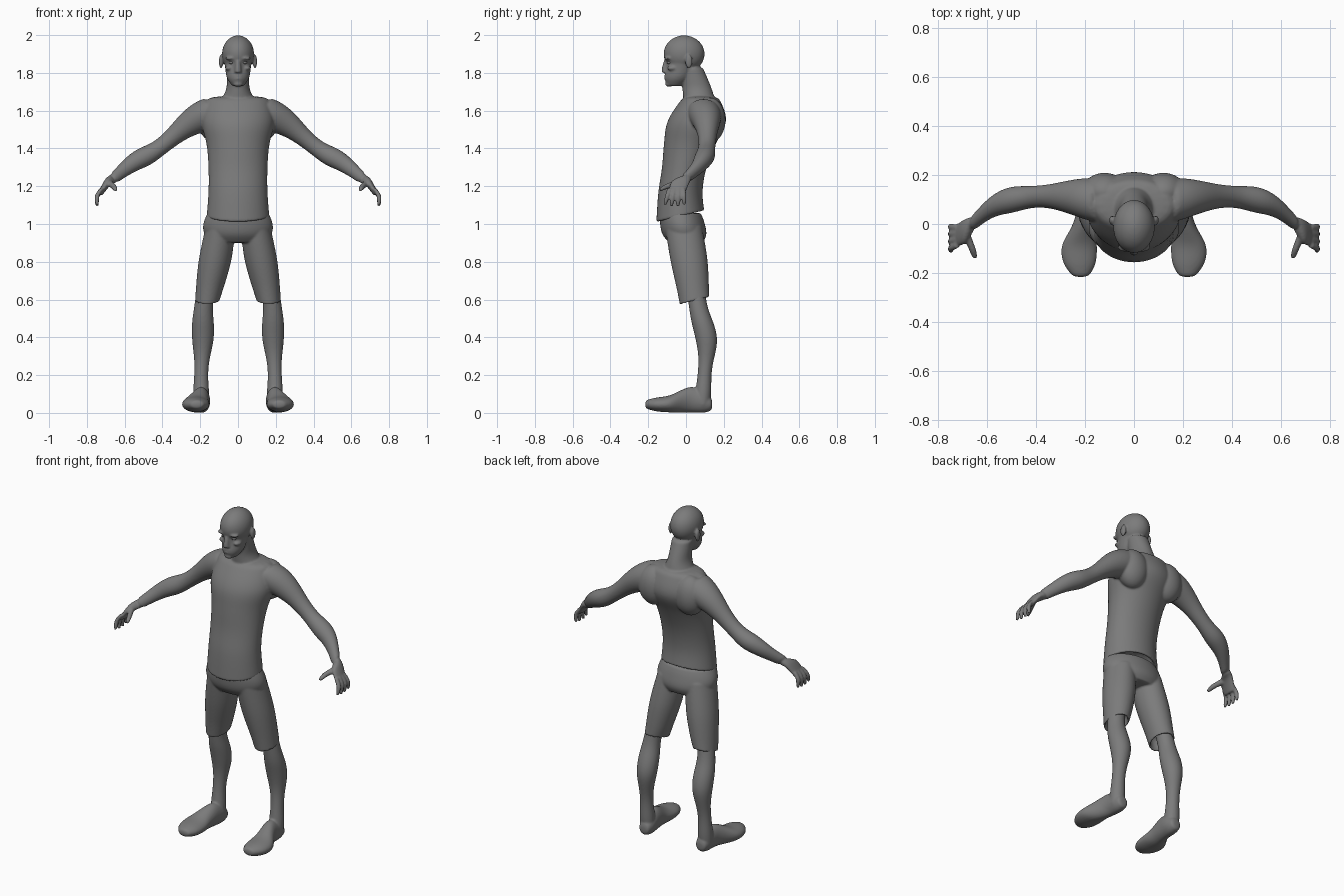
import bpy
import bmesh
from math import sin, cos, pi
from mathutils import Vector, Matrix

if "Cube" in bpy.data.objects:
    bpy.data.objects.remove(bpy.data.objects["Cube"], do_unlink=True)

SEGMENTS = 16
STEPS = 14
X, Y, Z = Vector((1, 0, 0)), Vector((0, 1, 0)), Vector((0, 0, 1))
ARM_UP = Vector((.6, 0, .8))

clay = bpy.data.materials.new("grey_clay")
clay.use_nodes = True
clay.diffuse_color = (.2, .2, .2, 1)
clay.node_tree.nodes["Principled BSDF"].inputs["Base Color"].default_value = clay.diffuse_color


def spread(values, t):
    """Smooth curve through evenly spaced values, sampled at t from 0 to 1."""
    last = len(values) - 1
    index = min(int(t * last), last - 1)
    f = t * last - index
    before, start = values[max(index - 1, 0)], values[index]
    end, after = values[index + 1], values[min(index + 2, last)]
    leave, arrive = (end - before) / 2, (after - start) / 2
    ease = f * f * (3 - 2 * f)
    return (start * (1 - ease) + end * ease
            + leave * (f * (1 - f) ** 2) - arrive * (f * f * (1 - f)))


def loft(bm, path, widths, depths=None, u=X, v=Y, side=1, hem_tilt=0):
    """Skin elliptical rings along a path; a hem tilt also hollows the start."""
    path = [Vector(point) for point in path]
    depths = depths or widths
    stations = [(k / STEPS, 1) for k in range(STEPS + 1)]
    if hem_tilt:
        stations = [(.2, .8), (0, .8), (0, 1), (.02, 1)] + stations[1:]
    loops = []
    for t, scale in stations:
        center = spread(path, t)
        across = u * spread(widths, t) * scale
        along = v * spread(depths, t) * scale
        lift = Z * hem_tilt * max(0, 1 - 5 * t)
        loop = []
        for k in range(SEGMENTS):
            angle = 2 * pi * k / SEGMENTS
            point = center + across * cos(angle) + (along + lift) * sin(angle)
            point.x *= side
            loop.append(bm.verts.new(point))
        loops.append(loop)
    for low, high in zip(loops, loops[1:]):
        for k in range(SEGMENTS):
            n = (k + 1) % SEGMENTS
            bm.faces.new((low[k], low[n], high[n], high[k]))
    bm.faces.new(loops[0])
    bm.faces.new(loops[-1])


def blob(bm, center, radii, side=1):
    """Ellipsoid used for muscles and facial features."""
    x, y, z = center
    matrix = Matrix.Translation((x * side, y, z)) @ Matrix.Diagonal((*radii, 1))
    bmesh.ops.create_icosphere(bm, subdivisions=3, radius=1, matrix=matrix)


def finish(bm, name, fused=True):
    """Make the object, fusing overlapping forms into one smooth skin."""
    bmesh.ops.recalc_face_normals(bm, faces=bm.faces)
    mesh = bpy.data.meshes.new(name)
    bm.to_mesh(mesh)
    bm.free()
    mesh.materials.append(clay)
    for polygon in mesh.polygons:
        polygon.use_smooth = True
    obj = bpy.data.objects.new(name, mesh)
    bpy.context.collection.objects.link(obj)
    if fused:
        subdivide = obj.modifiers.new("round", "SUBSURF")
        subdivide.levels = subdivide.render_levels = 2
        fuse = obj.modifiers.new("fuse", "REMESH")
        fuse.mode = "VOXEL"
        fuse.voxel_size = .006
        fuse.use_smooth_shade = True
        soften = obj.modifiers.new("soften", "SMOOTH")
        soften.factor = .5
        soften.iterations = 3


# Torso with shirt hem
body = bmesh.new()
loft(body,
     path=[(0, y, 1.04 + .128 * i)
           for i, y in enumerate((-.03, -.03, -.01, .02, .06, .08))],
     widths=(.17, .16, .16, .17, .2, .16),
     depths=(.13, .12, .12, .14, .16, .09), hem_tilt=.03)

# Neck, jaw and cranium
loft(body, path=[(0, .08, 1.6), (0, .06, 1.71), (0, .03, 1.83)],
     widths=(.16, .1, .065, .06, .06), depths=(.09, .08, .06))
loft(body, path=[(0, -.06, 1.73), (0, -.035, 1.8), (0, -.01, 1.88)],
     widths=(.03, .06, .07, .08), depths=(.04, .07, .08, .1))
blob(body, center=(0, -.01, 1.9), radii=(.086, .11, .1))

# Nose, lips and chin
loft(body, path=[(0, -.11, 1.8), (0, -.1, 1.88)],
     widths=(.02, .016, .01), depths=(.02, .02, .01))
for lip_height in (1.77, 1.785):
    blob(body, center=(0, -.105, lip_height), radii=(.025, .01, .007))
blob(body, center=(0, -.09, 1.74), radii=(.026, .02, .014))

for side in (1, -1):
    # Brow, cheekbone, ear and shoulder blade
    blob(body, (.034, -.095, 1.877), (.034, .02, .009), side)
    blob(body, (.048, -.07, 1.825), (.02, .03, .014), side)
    blob(body, (.09, .015, 1.86), (.011, .02, .037), side)
    blob(body, (.12, .13, 1.55), (.095, .08, .12), side)

    # Arm and palm
    wrist = (.66, 0, 1.24)
    loft(body, u=Y, v=ARM_UP, side=side,
         path=[(.11, .09, 1.6), (.26, .11, 1.53), (.42, .11, 1.4),
               (.56, .08, 1.32), wrist],
         widths=(.09, .09, .07, .05, .045, .055, .047, .036, .03))
    loft(body, u=Y, v=ARM_UP, side=side,
         path=[wrist, (.69, -.03, 1.22), (.73, -.05, 1.16)],
         widths=(.03, .05, .045), depths=(.026, .022, .015))

    # Four fingers fanning out, then the thumb
    for finger in (-1.5, -.5, .5, 1.5):
        knuckle = -.05 + .024 * finger
        tip = -.06 + .034 * finger
        loft(body, side=side, widths=(.012, .013, .012, .008),
             path=[(.72, knuckle, 1.19), (.745, (knuckle + tip) / 2, 1.15),
                   (.746, tip, 1.09 + .007 * abs(finger))])
    loft(body, v=Z, side=side, widths=(.02, .016, .014, .009),
         path=[(.69, -.03, 1.22), (.66, -.1, 1.2), (.648, -.14, 1.18)])
finish(body, "upper_body")

# Eyes
eyes = bmesh.new()
for side in (1, -1):
    blob(eyes, (.034, -.087, 1.855), (.014, .014, .009), side)
finish(eyes, "eyes", fused=False)

# Shorts: hips plus two open-ended legs
shorts = bmesh.new()
loft(shorts, path=[(0, 0, .9), (0, -.03, 1.06)],
     widths=(.16, .19, .165), depths=(.09, .12, .12, .11))
for side in (1, -1):
    loft(shorts, side=side, hem_tilt=.02,
         path=[(.163, .045, .593), (.123, .017, .8), (.09, -.015, 1)],
         widths=(.066, .088, .08), depths=(.08, .1, .1))
finish(shorts, "shorts")

# Bare legs with feet turned slightly outward
for side, label in ((1, "left"), (-1, "right")):
    leg = bmesh.new()
    loft(leg, side=side,
         path=[(.155, .04, .74), (.183, .065, .56), (.186, .11, .38),
               (.195, .098, .2), (.194, .085, .02)],
         widths=(.055, .05, .05, .06, .058, .042, .037, .044, .04))
    loft(leg, v=Z, side=side,
         path=[(.19, .14, .045), (.195, .03, .07),
               (.223, -.09, .047), (.217, -.217, .045)],
         widths=(.03, .045, .045, .055, .074, .068, .03),
         depths=(.03, .06, .07, .06, .045, .037, .02))
    finish(leg, label + "_leg")
